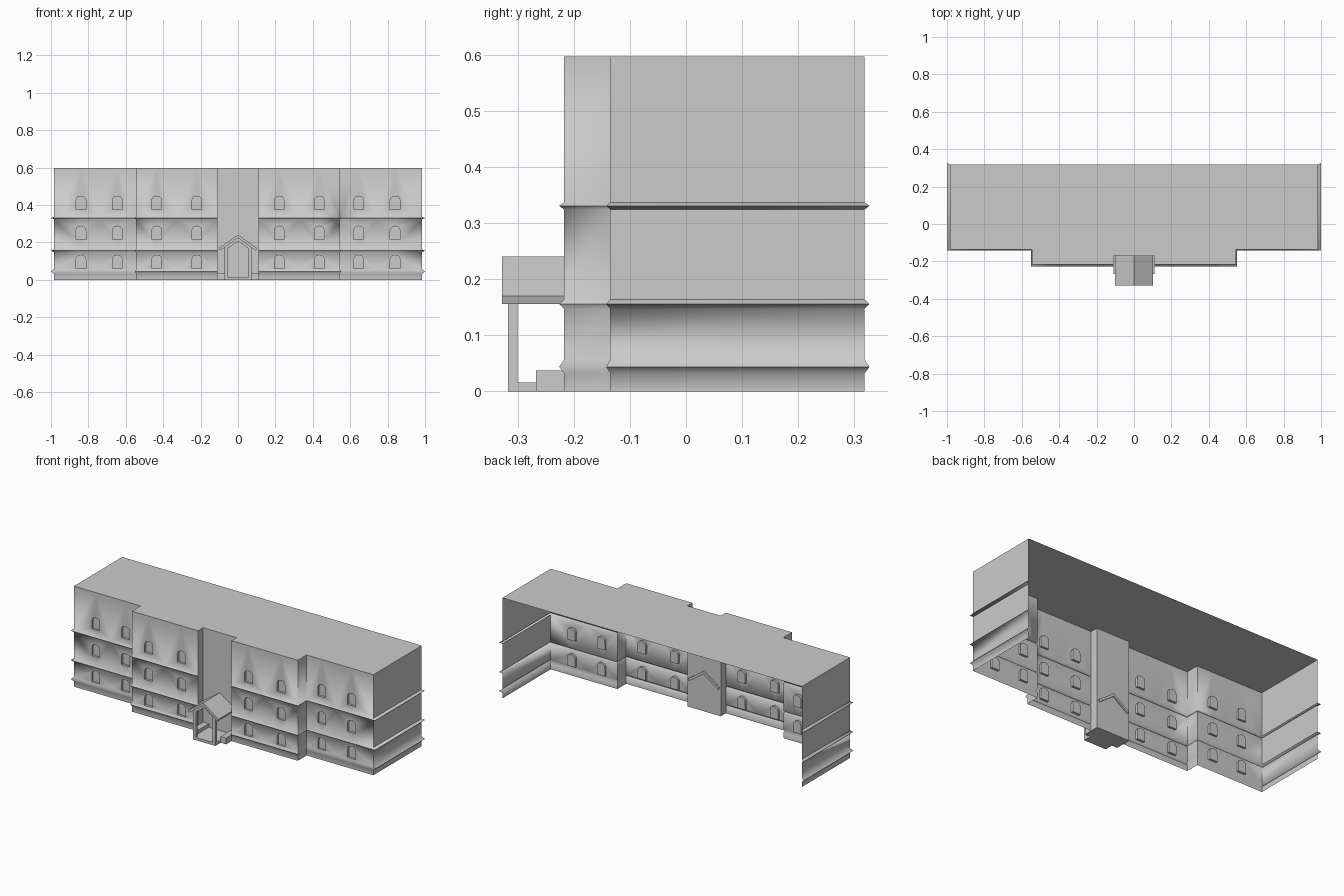
import bpy, bmesh, math

if "Cube" in bpy.data.objects:
    bpy.data.objects.remove(bpy.data.objects["Cube"])

H = 0.597
# wall rows: (height, ledge push-out 0/1); the tall rows between ledges are storeys
ROWS = [(0, 0), (.032, 0), (.044, 1), (.057, 0), (.147, 0), (.156, 1), (.164, 0),
        (.324, 0), (.331, 1), (.337, 0), (H, 0)]
SILLS = {3: .06, 6: .215, 9: .375}     # row index -> window sill height
# right half of the plan: x, y, ledge offset x, ledge offset y
PLAN = [(0, -.17, 0, 0), (.11, -.17, 0, 0), (.11, -.217, 0, -.009),
        (.545, -.217, .006, -.009), (.545, -.135, .006, -.007),
        (.984, -.135, .016, -.007), (.984, .318, .016, .009)]
WINDOWS = {2: (.22, .435), 4: (.645, .84)}   # plan segment -> window centres
HALF = [(0, .072), (.014, .069), (.022, .062), (.026, .05), (.026, 0), (0, 0)]
DEPTH = .013


def finish(bm, name, mirror=False, angle=30):
    bmesh.ops.remove_doubles(bm, verts=bm.verts, dist=1e-5)
    bmesh.ops.recalc_face_normals(bm, faces=bm.faces)
    me = bpy.data.meshes.new(name)
    bm.to_mesh(me)
    bm.free()
    ob = bpy.data.objects.new(name, me)
    bpy.context.collection.objects.link(ob)
    if mirror:
        mod = ob.modifiers.new("mirror", 'MIRROR')
        mod.use_axis[0] = True
        mod.merge_threshold = 1e-4
    bpy.ops.object.select_all(action='DESELECT')
    ob.select_set(True)
    bpy.context.view_layer.objects.active = ob
    bpy.ops.object.shade_smooth_by_angle(angle=math.radians(angle))
    return ob


def face(bm, pts):
    return bm.faces.new([bm.verts.new(p) for p in pts])


def half_window_panel(bm, edge, axis, y, z0, z1, sill):
    """Wall from a panel edge to the window's centre line, with half the recess."""
    s = 1 if edge > axis else -1
    out = [(axis + s * dx, sill + dz) for dx, dz in HALF]
    face(bm, [(edge, y, z0), (edge, y, z1), (axis, y, z1)]
         + [(x, y, z) for x, z in out] + [(axis, y, z0)])
    for (xa, za), (xb, zb) in zip(out[:-1], out[1:]):
        face(bm, [(xa, y, za), (xb, y, zb), (xb, y + DEPTH, zb), (xa, y + DEPTH, za)])
    face(bm, [(x, y + DEPTH, z) for x, z in out])


# Walls with ledges and recessed windows, open at the back and bottom
bm = bmesh.new()
for i, (a, b) in enumerate(zip(PLAN[:-1], PLAN[1:])):
    ts = [0, 1]
    if i in WINDOWS:
        w1, w2 = [(w - a[0]) / (b[0] - a[0]) for w in WINDOWS[i]]
        ts = [0, w1, (w1 + w2) / 2, w2, 1]
    cols = [[a[k] + (b[k] - a[k]) * t for k in range(4)] for t in ts]
    for c, (p, q) in enumerate(zip(cols[:-1], cols[1:])):
        for r in range(len(ROWS) - 1):
            (z0, o0), (z1, o1) = ROWS[r], ROWS[r + 1]
            if i in WINDOWS and r in SILLS:
                edge, axis = (q[0], p[0]) if c % 2 else (p[0], q[0])
                half_window_panel(bm, edge, axis, a[1], z0, z1, SILLS[r])
            else:
                face(bm, [(v[0] + v[2] * o, v[1] + v[3] * o, z) for v, z, o in
                          ((p, z0, o0), (q, z0, o0), (q, z1, o1), (p, z1, o1))])
# Flat roof
face(bm, [(x, y, H) for x, y, _, _ in PLAN] + [(0, .318, H)])
finish(bm, "building_shell", mirror=True, angle=62)


def prism(name, profile, y0, y1, mirror=False):
    """Extrude an x-z profile from y0 to y1."""
    bm = bmesh.new()
    f = face(bm, [(x, y0, z) for x, z in profile])
    ext = bmesh.ops.extrude_face_region(bm, geom=[f])
    bmesh.ops.translate(bm, vec=(0, y1 - y0, 0),
                        verts=[v for v in ext['geom'] if isinstance(v, bmesh.types.BMVert)])
    return finish(bm, name, mirror)


# Gabled porch roof
prism("porch_roof", [(0, .241), (.101, .17), (.096, .156), (0, .224),
                     (-.096, .156), (-.101, .17)], -.328, -.162)
# Front frame: two posts joined under the gable
prism("porch_frame", [(.055, 0), (.073, 0), (.073, .173), (0, .225), (-.073, .173),
                      (-.073, 0), (-.055, 0), (-.055, .168), (0, .207), (.055, .168)],
      -.317, -.30)
# Porch floor and low side blocks
prism("porch_floor", [(-.073, 0), (.073, 0), (.073, .016), (-.073, .016)], -.317, -.17)
prism("porch_side_block", [(.073, 0), (.109, 0), (.109, .037), (.073, .037)],
      -.267, -.17, mirror=True)
